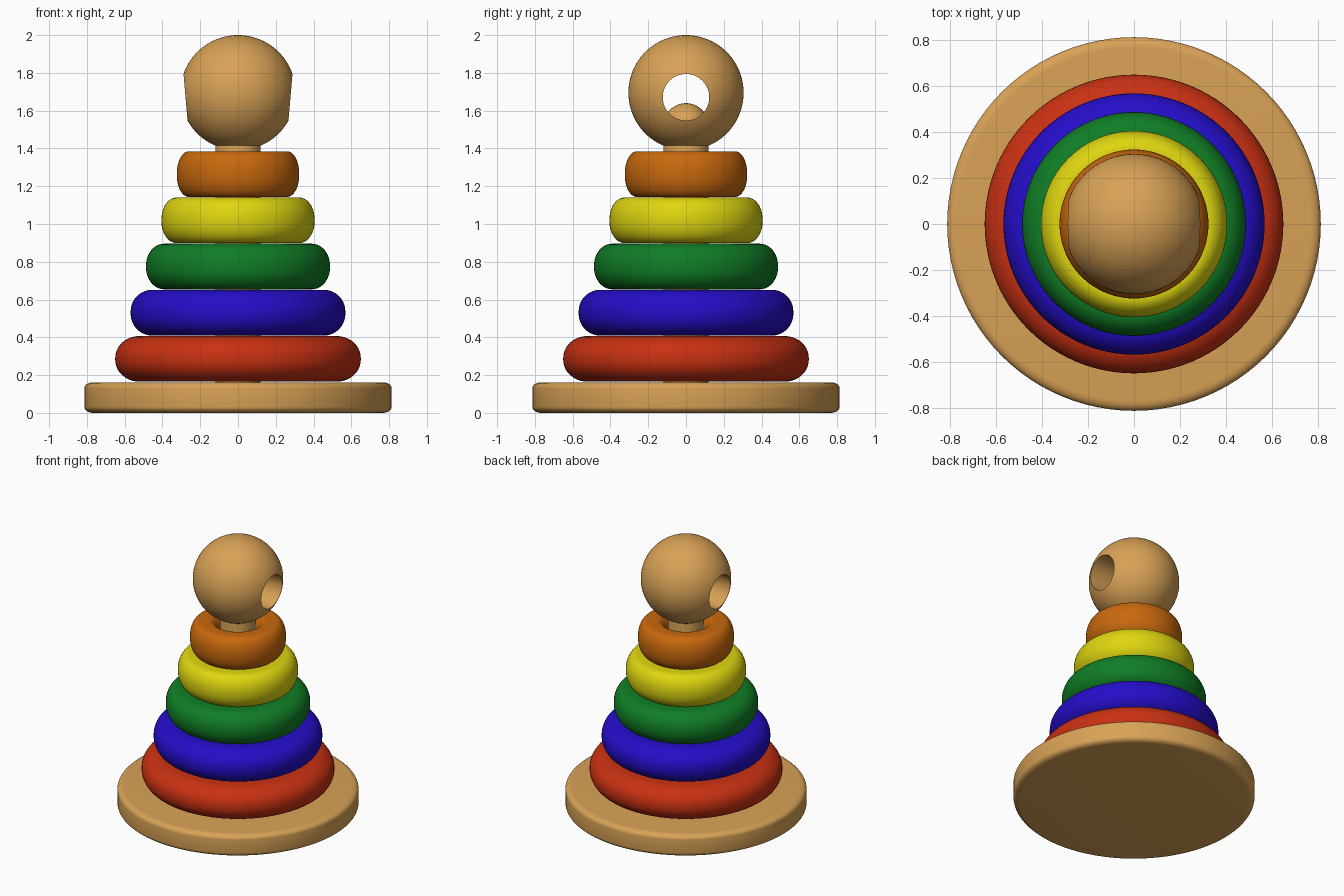
import bpy, bmesh, math

if "Cube" in bpy.data.objects:
    bpy.data.objects.remove(bpy.data.objects["Cube"])


def material(name, rgb):
    m = bpy.data.materials.new(name)
    m.diffuse_color = (*rgb, 1)
    m.use_nodes = True
    m.node_tree.nodes["Principled BSDF"].inputs["Base Color"].default_value = m.diffuse_color
    return m


def lathe(name, profile, mat, closed=False, steps=96):
    """Spin an (r, z) profile round the z axis."""
    bm = bmesh.new()
    verts = [bm.verts.new((r, 0, z)) for r, z in profile]
    pairs = list(zip(verts, verts[1:]))
    if closed:
        pairs.append((verts[-1], verts[0]))
    edges = [bm.edges.new(p) for p in pairs]
    bmesh.ops.spin(bm, geom=verts + edges, axis=(0, 0, 1), cent=(0, 0, 0),
                   angle=math.tau, steps=steps, use_duplicate=False)
    bmesh.ops.remove_doubles(bm, verts=bm.verts, dist=1e-5)
    bmesh.ops.recalc_face_normals(bm, faces=bm.faces)
    me = bpy.data.meshes.new(name)
    bm.to_mesh(me)
    bm.free()
    ob = bpy.data.objects.new(name, me)
    bpy.context.collection.objects.link(ob)
    me.materials.append(mat)
    smooth(ob)
    return ob


def smooth(ob):
    bpy.ops.object.select_all(action='DESELECT')
    ob.select_set(True)
    bpy.context.view_layer.objects.active = ob
    bpy.ops.object.shade_smooth_by_angle(angle=math.radians(35))


def arc(cr, cz, a, b, start, end, n=10):
    """Elliptical arc in the (r, z) plane, angles in degrees."""
    out = []
    for i in range(n + 1):
        t = math.radians(start + (end - start) * i / n)
        out.append((max(0, cr + a * math.cos(t)), cz + b * math.sin(t)))
    return out


wood = material("wood", (0.69, 0.36, 0.093))

# Base disc with softened rims
R, H, a, b = 0.813, 0.162, 0.045, 0.032
lathe("base", [(0, 0)] + arc(R - a, b, a, b, -90, 0, 6)
      + arc(R - a, H - b, a, b, 0, 90, 6) + [(0, H)], wood)

# Peg with a domed top
lathe("peg", [(0, 0.1), (0.12, 0.1)] + arc(0, 1.52, 0.12, 0.12, 0, 90), wood)

# Stacked rings, each a narrower copy of the one below
rings = [("red", (0.58, 0.03, 0.006)), ("blue", (0.018, 0.004, 0.58)),
         ("green", (0.005, 0.205, 0.019)), ("yellow", (0.73, 0.67, 0.005)),
         ("orange", (0.58, 0.14, 0.004))]
for i, (colour, rgb) in enumerate(rings):
    R = 0.65 - 0.0815 * i
    z0 = 0.165 + 0.2445 * i
    z1 = z0 + 0.242
    a, b, hole = 0.2 * R, 0.115, 0.13
    c = min(a, 0.1)
    prof = (arc(R - a, z0 + b, a, b, -90, 0) + arc(R - a, z1 - b, a, b, 0, 90)
            + arc(hole + c, z1 - b, c, b, 90, 180)
            + arc(hole + c, z0 + b, c, b, 180, 270))
    lathe(colour + "_ring", prof, material(colour, rgb), closed=True)

# Ball head with a sideways hole drilled through
head = lathe("head", arc(0, 1.695, 0.305, 0.305, -90, 90, 48), wood)
bpy.ops.mesh.primitive_cylinder_add(vertices=64, radius=0.123, depth=1,
                                    location=(0, 0, 1.671),
                                    rotation=(0, math.pi / 2, 0))
drill = bpy.context.object
drill.name = "head_drill"
drill.data.materials.append(wood)
drill.hide_render = True
cut = head.modifiers.new("hole", 'BOOLEAN')
cut.operation = 'DIFFERENCE'
cut.solver = 'EXACT'
cut.object = drill
bpy.context.view_layer.objects.active = head
bpy.ops.object.modifier_apply(modifier="hole")
bpy.data.objects.remove(drill)
smooth(head)
